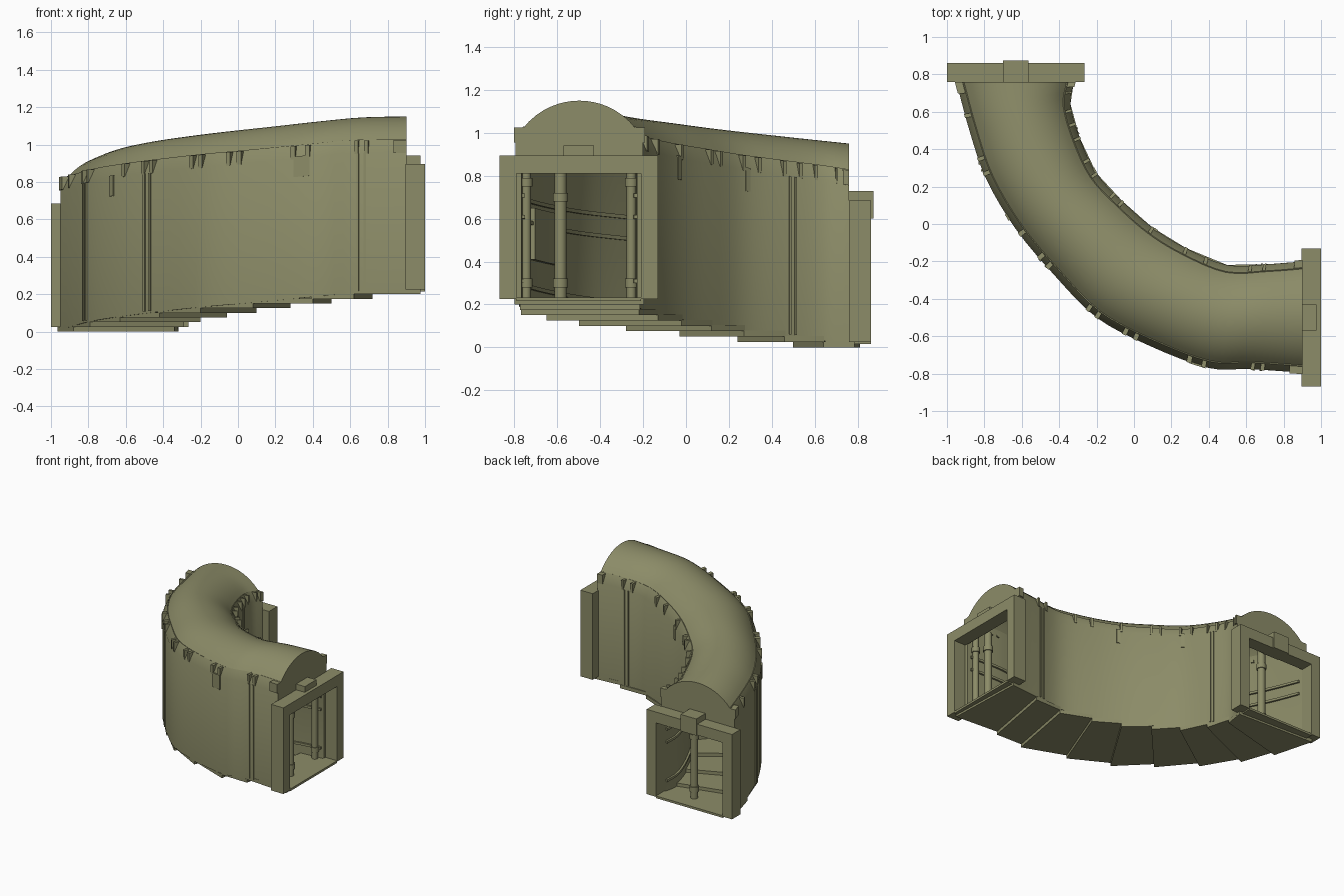
import bpy, bmesh, math
from mathutils import Vector

if "Cube" in bpy.data.objects:
    bpy.data.objects.remove(bpy.data.objects["Cube"])

olive = bpy.data.materials.new("olive_drab")
olive.diffuse_color = (0.262, 0.262, 0.138, 1)
olive.use_nodes = True
olive.node_tree.nodes["Principled BSDF"].inputs["Base Color"].default_value = olive.diffuse_color

# Plan stations: outer wall, inner wall, ground height
OUTER = [(.9, -.795), (.62, -.775), (.4, -.77), (.08, -.65), (-.2, -.5),
         (-.42, -.28), (-.63, -.03), (-.79, .24), (-.88, .5), (-.95, .76)]
INNER = [(.9, -.2), (.72, -.215), (.5, -.22), (.28, -.13), (.1, -.02),
         (-.06, .12), (-.2, .27), (-.29, .46), (-.34, .64), (-.32, .76)]
BASE = [.2, .195, .175, .145, .12, .096, .07, .044, .02, 0]
OUT = [Vector((x, y, z)) for (x, y), z in zip(OUTER, BASE)]
INN = [Vector((x, y, z)) for (x, y), z in zip(INNER, BASE)]


def spline(pts, t):
    i = min(max(int(t), 0), len(pts) - 2)
    f = t - i
    b, c = pts[i], pts[i + 1]
    a = pts[i - 1] if i > 0 else 2 * b - c
    d = pts[i + 2] if i + 2 < len(pts) else 2 * c - b
    return .5 * (2 * b + (c - a) * f + (2 * a - 5 * b + 4 * c - d) * f ** 2
                 + (3 * b - a - 3 * c + d) * f ** 3)


def place(t, a, b, h):
    """Point at station t, sideways a * half width + b, h above ground."""
    o, i = spline(OUT, t), spline(INN, t)
    n = (o - i).normalized()
    half = (o - i).length / 2
    return (o + i) / 2 + n * (a * half + b) + Vector((0, 0, h))


def sweep(bm, profile, t0, t1, steps=1):
    """Closed section carried along the plan curve."""
    rings = []
    for k in range(steps + 1):
        t = t0 + (t1 - t0) * k / steps
        rings.append([bm.verts.new(place(t, *p)) for p in profile])
    n = len(profile)
    for r, s in zip(rings, rings[1:]):
        for j in range(n):
            bm.faces.new((r[j], r[(j + 1) % n], s[(j + 1) % n], s[j]))
    bm.faces.new(rings[0])
    bm.faces.new(rings[-1])


def side_box(bm, side, t, width, b0, b1, h0, h1):
    """Block on a wall: b is the offset outward from the wall face."""
    dt = width / .5
    t0, t1 = max(0, t - dt), min(9, t + dt)
    steps = max(1, round((t1 - t0) * 4))
    sweep(bm, [(side, side * b, h) for b, h in
               ((b0, h0), (b1, h0), (b1, h1), (b0, h1))], t0, t1, steps)


def box(bm, x0, x1, y0, y1, z0, z1):
    vs = bmesh.ops.create_cube(bm, size=1)["verts"]
    for v in vs:
        v.co = ((x0 + x1) / 2 + v.co.x * (x1 - x0),
                (y0 + y1) / 2 + v.co.y * (y1 - y0),
                (z0 + z1) / 2 + v.co.z * (z1 - z0))


def finish(bm, name, smooth=False):
    bmesh.ops.recalc_face_normals(bm, faces=bm.faces[:])
    me = bpy.data.meshes.new(name)
    bm.to_mesh(me)
    bm.free()
    me.materials.append(olive)
    ob = bpy.data.objects.new(name, me)
    bpy.context.collection.objects.link(ob)
    if smooth:
        bpy.ops.object.select_all(action='DESELECT')
        ob.select_set(True)
        bpy.context.view_layer.objects.active = ob
        bpy.ops.object.shade_smooth_by_angle(angle=math.radians(28))


def roof_arc(edge, h, rise, n=16):
    """Barrel vault points from the inner side to the outer side."""
    half = .27
    r = (half ** 2 + rise ** 2) / (2 * rise)
    pts = []
    for k in range(n + 1):
        u = -1 + 2 * k / n
        z = h + rise - r + math.sqrt(r * r - (u * half) ** 2)
        pts.append((u, -edge * u, z))
    return pts


# Walls and sloping eaves, one strip per side
for side, name in ((1, "outer_wall"), (-1, "inner_wall")):
    bm = bmesh.new()
    sweep(bm, [(side, side * b, h) for b, h in
               ((0, .01), (0, .76), (-.035, .83), (-.055, .82),
                (-.028, .75), (-.028, .01))], 0, 9, 36)
    finish(bm, name, True)

# Barrel roof
bm = bmesh.new()
sweep(bm, roof_arc(.03, .815, .135) + roof_arc(.05, .8, .13)[::-1], 0, 9, 36)
finish(bm, "barrel_roof", True)

# Gable plates closing the vault above each doorway
bm = bmesh.new()
for t0, t1 in ((0, .06), (8.93, 9)):
    sweep(bm, [(-1, .01, .62), (-1, .01, .76)] + roof_arc(.032, .812, .135)
          + [(1, -.01, .76), (1, -.01, .62)], t0, t1)
finish(bm, "gable_plates")

# Stepped floor slabs
bm = bmesh.new()
for i in range(9):
    z = .2 - .025 * i
    lo, hi = (-.28 if i == 0 else i), (9.2 if i == 8 else i + 1.03)
    quad = [place(t, a, 0, 0) for t, a in ((lo, -1), (lo, 1), (hi, 1), (hi, -1))]
    rows = [[bm.verts.new((p.x, p.y, h)) for p in quad] for h in (z, z + .028)]
    bm.faces.new(rows[0])
    bm.faces.new(rows[1])
    for j in range(4):
        k = (j + 1) % 4
        bm.faces.new((rows[0][j], rows[0][k], rows[1][k], rows[1][j]))
finish(bm, "floor_slabs")

# Door frames, each with a keystone block over the lintel
bm = bmesh.new()
for y0, y1, z0, z1 in ((-.87, -.79, .225, .895), (-.21, -.13, .225, .895),
                       (-.79, -.21, .81, .895), (-.79, -.21, .215, .232)):
    box(bm, .895, 1, y0, y1, z0, z1)
finish(bm, "right_door_frame")
bm = bmesh.new()
for x0, x1, z0, z1 in ((-1, -.92, .025, .685), (-.345, -.265, .025, .685),
                       (-.92, -.345, .6, .685), (-.92, -.345, .015, .032)):
    box(bm, x0, x1, .76, .862, z0, z1)
finish(bm, "back_door_frame")
bm = bmesh.new()
box(bm, .89, .975, -.57, -.43, .82, .94)
box(bm, -.7, -.565, .755, .873, .6, .73)
finish(bm, "keystone_blocks")

# Eave end boxes beside the gables
bm = bmesh.new()
for side in (1, -1):
    for t in (.1, 8.9):
        side_box(bm, side, t, .07, -.05, .008, .755, .825)
finish(bm, "eave_end_boxes")

# Round posts with collars just inside the doorways
bm = bmesh.new()
for x, y, z0, z1, r in ((.86, -.585, .22, .83, .028), (-.575, .72, .02, .64, .028),
                        (.84, -.745, .22, .9, .022), (.84, -.255, .22, .9, .022)):
    for radius, lo, hi in ((r, z0, z1), (r + .007, z0 + .06, z0 + .1),
                           (r + .007, z1 - .15, z1 - .11)):
        vs = bmesh.ops.create_cone(bm, cap_ends=True, segments=16, radius1=radius,
                                   radius2=radius, depth=hi - lo)["verts"]
        bmesh.ops.translate(bm, verts=vs, vec=(x, y, (lo + hi) / 2))
finish(bm, "door_posts", True)

# Small clips over the eaves
bm = bmesh.new()
CLIPS = {1: (.75, .95, 2.1, 2.35, 3.25, 3.45, 4, 4.2, 5.2, 5.4, 5.9, 7.1, 7.4, 8.3),
         -1: (1.1, 1.45, 2.5, 3, 4, 5, 5.3, 6, 6.4, 7, 7.4, 7.8, 8.5)}
for side, stations in CLIPS.items():
    for t in stations:
        side_box(bm, side, t, .02, -.04, .004, .755, .825)
finish(bm, "eave_clips")

# Paired upright ribs on the walls
bm = bmesh.new()
for side, t in ((1, .85), (1, 5.3), (1, 7.25), (-1, 1.25), (-1, 7.2)):
    for d in (-.07, .07):
        side_box(bm, side, t + d, .012, -.01, .007, .02, .757)
finish(bm, "wall_ribs")

# Small plates hanging below the eaves
bm = bmesh.new()
for side, t, w in ((1, 2.2, .07), (1, 6.25, .03), (-1, 6.1, .03), (-1, 3.9, .03)):
    side_box(bm, side, t, w, -.01, .006, .66, .77)
finish(bm, "hanging_plates")

# Horizontal rails along the inside of both walls
bm = bmesh.new()
for side in (1, -1):
    for h in (.1, .4, .5):
        side_box(bm, side, 4.5, 2.2, -.042, -.02, h, h + .018)
finish(bm, "interior_rails")

# Raised panels inside the outer wall
bm = bmesh.new()
for t in (2.6, 6.4):
    side_box(bm, 1, t, .2, -.05, -.02, .24, .48)
finish(bm, "interior_panels")
